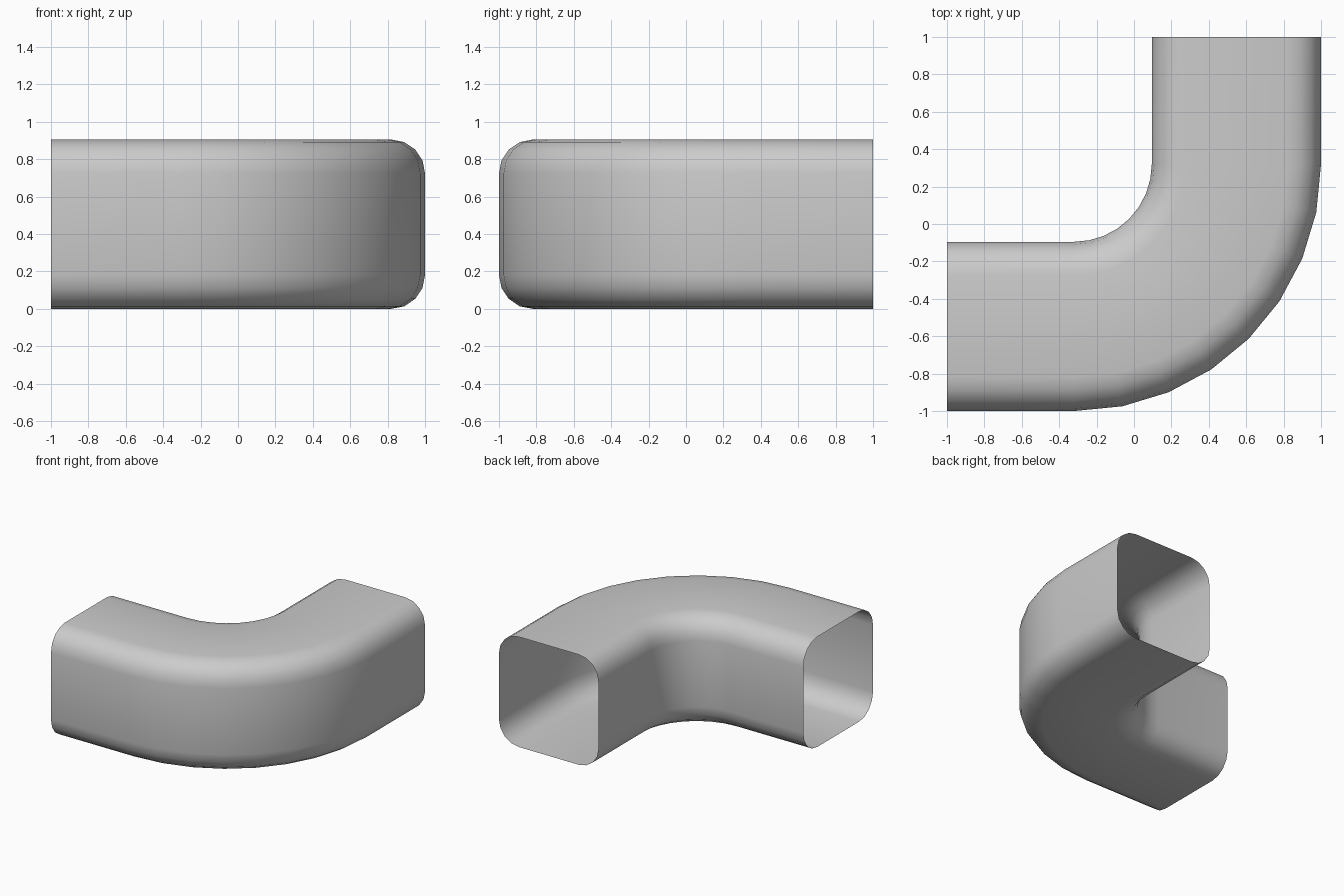
import bpy, bmesh
from math import sin, cos, pi

if "Cube" in bpy.data.objects:
    bpy.data.objects.remove(bpy.data.objects["Cube"])

WIDTH, HEIGHT, ROUND = 0.905, 0.905, 0.18
R_OUT, CENTRE = 1.32, (-0.32, 0.32)
BEND_STEPS, CORNER_STEPS = 8, 4

# Rounded-square cross-section: (distance from bend centre, height)
profile = []
r_in = R_OUT - WIDTH
corners = [(R_OUT - ROUND, HEIGHT - ROUND), (r_in + ROUND, HEIGHT - ROUND),
           (r_in + ROUND, ROUND), (R_OUT - ROUND, ROUND)]
for q, (cr, cz) in enumerate(corners):
    for i in range(CORNER_STEPS + 1):
        a = (q + i / CORNER_STEPS) * pi / 2
        profile.append((cr + ROUND * cos(a), cz + ROUND * sin(a)))

bm = bmesh.new()


def ring(angle, dx=0.0, dy=0.0):
    return [bm.verts.new((CENTRE[0] + r * cos(angle) + dx,
                          CENTRE[1] + r * sin(angle) + dy, z)) for r, z in profile]


# Straight end, quarter bend, straight end
straight = 1 + CENTRE[0]
rings = [ring(-pi / 2, dx=-straight)]
rings += [ring(-pi / 2 + pi / 2 * i / BEND_STEPS) for i in range(BEND_STEPS + 1)]
rings.append(ring(0, dy=straight))

# Skin the rings, leaving both ends open
n = len(profile)
for a, b in zip(rings, rings[1:]):
    for i in range(n):
        j = (i + 1) % n
        bm.faces.new((a[i], b[i], b[j], a[j])).smooth = True
bm.normal_update()
outer = max(bm.faces, key=lambda f: f.calc_center_median().x)
if outer.normal.x < 0:
    bmesh.ops.reverse_faces(bm, faces=bm.faces[:])

mesh = bpy.data.meshes.new("duct_elbow")
bm.to_mesh(mesh)
bm.free()
bpy.context.collection.objects.link(bpy.data.objects.new("duct_elbow", mesh))
